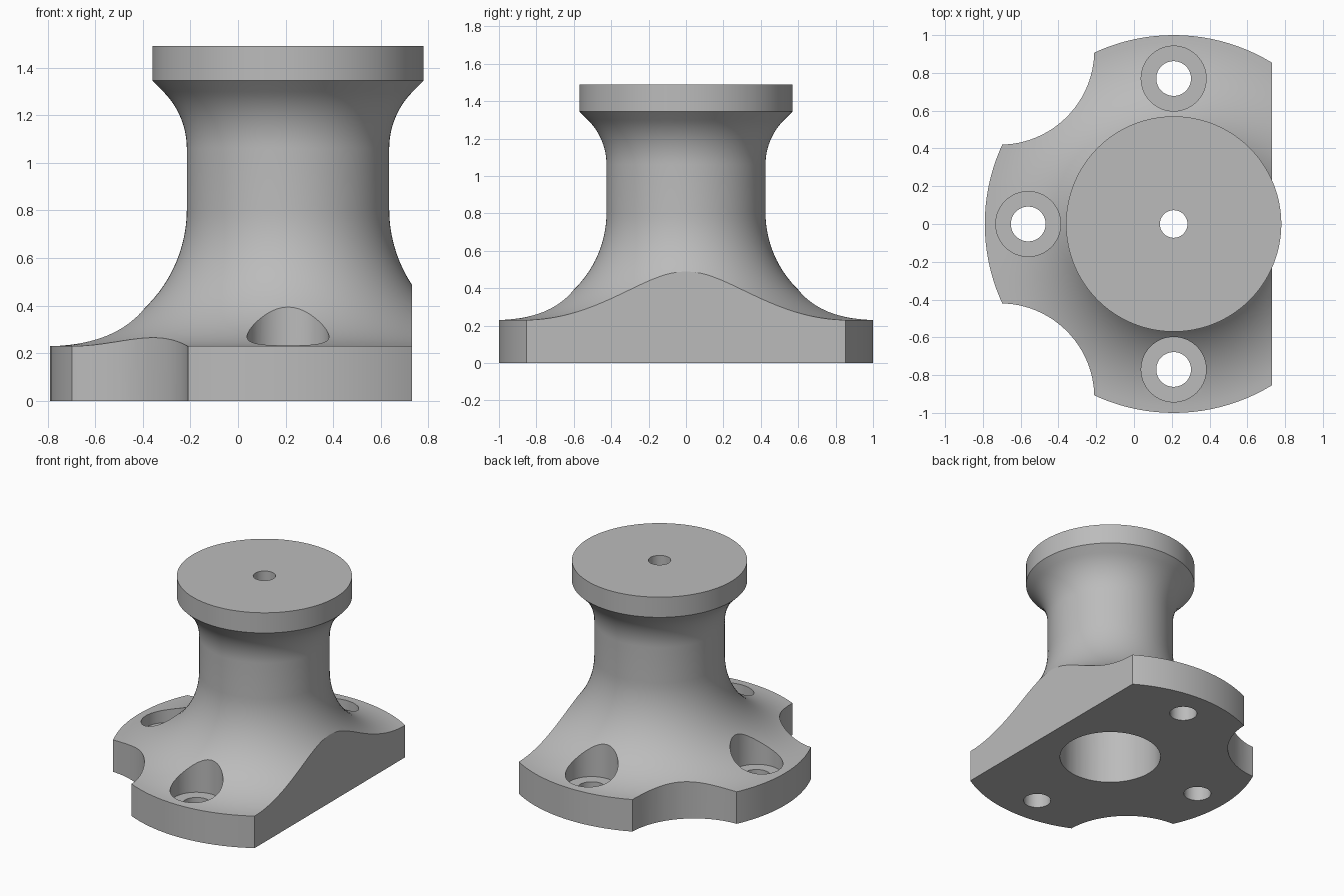
import bpy, bmesh
from math import sin, cos, pi, radians, sqrt

old = bpy.data.objects.get("Cube")
if old:
    bpy.data.objects.remove(old, do_unlink=True)

AXIS = 0.21          # x of the column axis
R_BASE, R_COL, R_TOP = 1.0, 0.425, 0.57

grey = bpy.data.materials.new("plain grey")
grey.use_nodes = True
grey.diffuse_color = (0.5, 0.5, 0.5, 1)
grey.node_tree.nodes["Principled BSDF"].inputs["Base Color"].default_value = (0.5, 0.5, 0.5, 1)


def lathe(name, profile, x=AXIS, y=0.0, steps=128):
    """Closed solid of revolution from (radius, z) points that start and end on the axis."""
    bm = bmesh.new()
    verts = [bm.verts.new((r, 0, z)) for r, z in profile]
    edges = [bm.edges.new(pair) for pair in zip(verts, verts[1:])]
    bmesh.ops.spin(bm, geom=verts + edges, cent=(0, 0, 0), axis=(0, 0, 1),
                   angle=2 * pi, steps=steps, use_merge=True)
    bmesh.ops.remove_doubles(bm, verts=bm.verts, dist=1e-5)
    bmesh.ops.recalc_face_normals(bm, faces=bm.faces)
    mesh = bpy.data.meshes.new(name)
    bm.to_mesh(mesh)
    bm.free()
    obj = bpy.data.objects.new(name, mesh)
    obj.location = (x, y, 0)
    bpy.context.collection.objects.link(obj)
    return obj


def rod(name, r, z0, z1, x=AXIS, y=0.0, steps=64):
    return lathe(name, [(0, z0), (r, z0), (r, z1), (0, z1)], x, y, steps)


# Profile: base edge, quarter-round flare, column, fillet into a 45 degree cone, top disc
flare = R_BASE - R_COL
profile = [(0, 0), (R_BASE, 0)]
for i in range(25):
    a = pi / 2 * i / 24
    profile.append((R_BASE - flare * sin(a), 0.23 + flare * (1 - cos(a))))
fillet = 0.338
for i in range(13):
    a = radians(45) * i / 12
    profile.append((R_COL + fillet * (1 - cos(a)), 1.06 + fillet * sin(a)))
profile += [(R_TOP, 1.345), (R_TOP, 1.49), (0, 1.49)]
body = lathe("flanged_pedestal", profile)
body.data.materials.append(grey)

# Flat side of the base
bpy.ops.mesh.primitive_cube_add(size=2, location=(1.73, 0, 0.2))
flat_cut = bpy.context.object
flat_cut.name = "flat_side_cutter"
flat_cut.scale = (1, 1.5, 1)
cutters = [flat_cut]

# Round corner notches
for side in (-1, 1):
    cutters.append(rod("notch_cutter", 0.5, -0.2, 0.9, -0.71, 0.92 * side, 96))

# Counterbored screw holes, and the stepped central bore
for x, y in ((AXIS - 0.77, 0), (AXIS, 0.77), (AXIS, -0.77)):
    cutters.append(lathe("screw_hole_cutter", [(0, -0.2), (0.092, -0.2), (0.092, 0.15),
                                               (0.172, 0.15), (0.172, 0.95), (0, 0.95)], x, y, 64))
cutters.append(lathe("central_bore_cutter", [(0, -0.2), (0.34, -0.2), (0.34, 1.2),
                                             (0.073, 1.2), (0.073, 1.7), (0, 1.7)], steps=96))

# Cut everything, then apply
bpy.ops.object.select_all(action='DESELECT')
bpy.context.view_layer.objects.active = body
body.select_set(True)
for cutter in cutters:
    mod = body.modifiers.new(cutter.name, 'BOOLEAN')
    mod.operation = 'DIFFERENCE'
    mod.solver = 'EXACT'
    mod.object = cutter
    bpy.ops.object.modifier_apply(modifier=mod.name)
for cutter in cutters:
    bpy.data.objects.remove(cutter, do_unlink=True)

bpy.ops.object.shade_smooth_by_angle(angle=radians(30))
